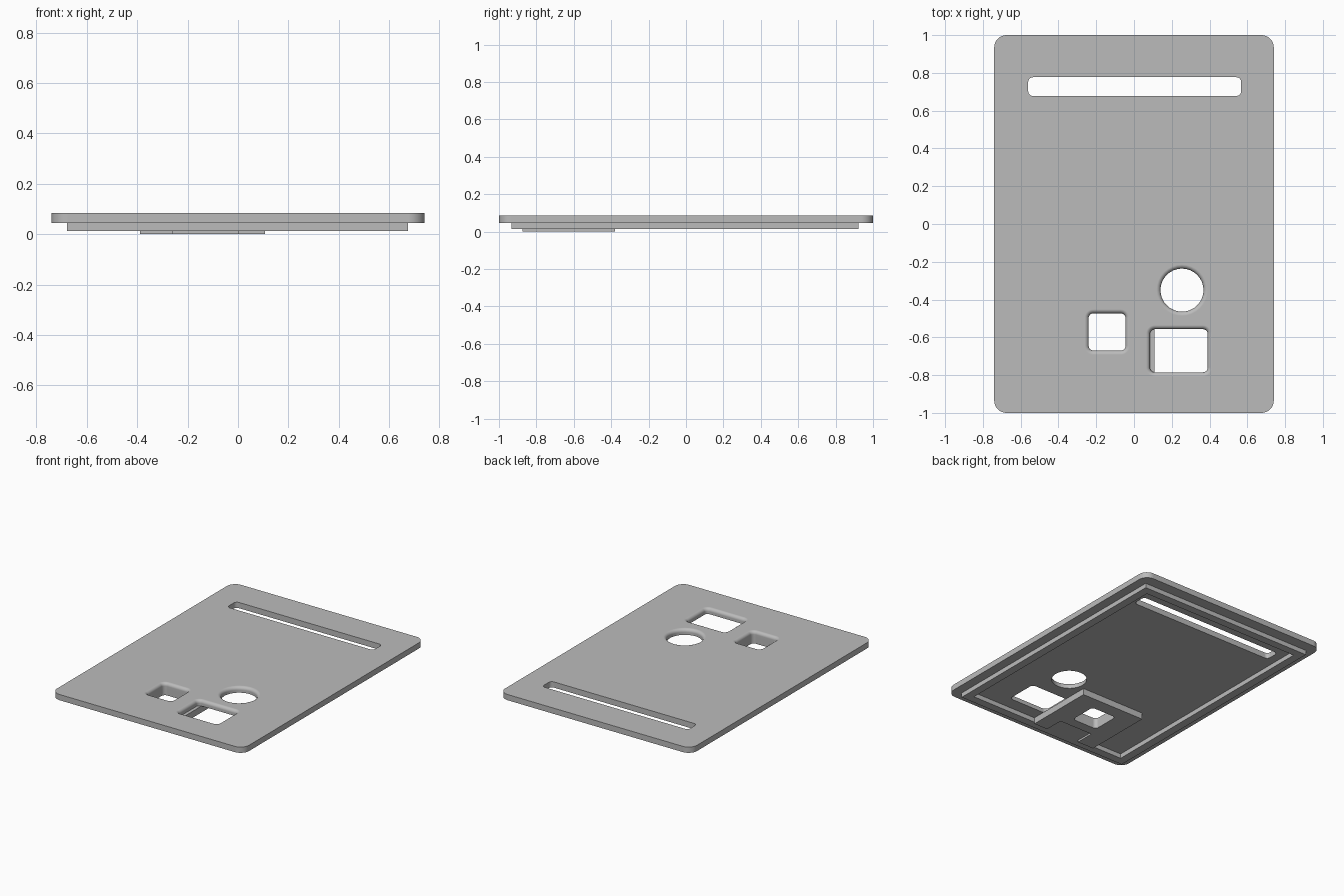
import bpy, bmesh
from math import sin, cos, pi

if "Cube" in bpy.data.objects:
    bpy.data.objects.remove(bpy.data.objects["Cube"])

grey = bpy.data.materials.new("plain grey")
grey.use_nodes = True
grey.diffuse_color = (0.5, 0.5, 0.5, 1)
grey.node_tree.nodes["Principled BSDF"].inputs["Base Color"].default_value = (0.5, 0.5, 0.5, 1)

TOP, UNDER, LIP = 0.085, 0.045, 0.013   # plate top, plate underside, lip underside


def outline(x0, x1, y0, y1, r, grow=0.0, seg=8):
    """Rounded rectangle points; r = 0 gives square corners."""
    if r == 0:
        return [(x0, y0), (x1, y0), (x1, y1), (x0, y1)]
    corners = [(x1 - r, y1 - r), (x0 + r, y1 - r), (x0 + r, y0 + r), (x1 - r, y0 + r)]
    pts = []
    for q, (cx, cy) in enumerate(corners):
        for i in range(seg + 1):
            a = (q + i / seg) * pi / 2
            pts.append((cx + (r + grow) * cos(a), cy + (r + grow) * sin(a)))
    return pts


def loft(name, layers):
    """Solid through a stack of (outline, z) layers."""
    bm = bmesh.new()
    rings = [[bm.verts.new((x, y, z)) for x, y in pts] for pts, z in layers]
    bm.faces.new(rings[0][::-1])
    bm.faces.new(rings[-1])
    for lo, hi in zip(rings, rings[1:]):
        for i in range(len(lo)):
            j = (i + 1) % len(lo)
            bm.faces.new((lo[i], lo[j], hi[j], hi[i]))
    bmesh.ops.remove_doubles(bm, verts=bm.verts, dist=1e-5)
    bmesh.ops.recalc_face_normals(bm, faces=bm.faces)
    mesh = bpy.data.meshes.new(name)
    bm.to_mesh(mesh)
    bm.free()
    mesh.materials.append(grey)
    ob = bpy.data.objects.new(name, mesh)
    bpy.context.collection.objects.link(ob)
    return ob


def slab(name, rect, r, z0, z1):
    pts = outline(*rect, r)
    return loft(name, [(pts, z0), (pts, z1)])


def hole(rect, r, fillet=0.022, steps=6):
    """Cutter whose mouth flares out in a rounded edge at the plate top."""
    layers = [(outline(*rect, r), -0.1)]
    for i in range(steps + 1):
        t = i / steps * pi / 2
        layers.append((outline(*rect, r, fillet * (1 - cos(t))), TOP - fillet + fillet * sin(t)))
    layers.append((outline(*rect, r, fillet), TOP + 0.1))
    return loft("hole_cutter", layers)


def cut(ob, cutters):
    for c in cutters:
        c.hide_render = True
        mod = ob.modifiers.new("cut", 'BOOLEAN')
        mod.operation, mod.solver, mod.object = 'DIFFERENCE', 'EXACT', c
    dg = bpy.context.evaluated_depsgraph_get()
    mesh = bpy.data.meshes.new_from_object(ob.evaluated_get(dg))
    ob.modifiers.clear()
    ob.data = mesh
    for c in cutters:
        bpy.data.objects.remove(c)


def finish(ob):
    bpy.ops.object.select_all(action='DESELECT')
    ob.select_set(True)
    bpy.context.view_layer.objects.active = ob
    bpy.ops.object.shade_smooth_by_angle(angle=0.6)
    mod = ob.modifiers.new("clean normals", 'WEIGHTED_NORMAL')
    mod.keep_sharp = True


SQUARE = (-0.24, -0.045, -0.67, -0.473)

# Cover plate with slot, round, square and rectangular openings
plate = slab("cover_plate", (-0.74, 0.74, -1, 1), 0.065, UNDER, TOP)
cut(plate, [
    slab("slot_cutter", (-0.56, 0.567, 0.678, 0.777), 0.025, -0.1, 0.2),
    hole((0.14, 0.368, -0.464, -0.236), 0.114),
    hole(SQUARE, 0.025),
    hole((0.085, 0.39, -0.785, -0.557), 0.025),
])

# Locating lip around the underside
lip = slab("locating_lip", (-0.678, 0.675, -0.932, 0.923), 0, LIP, UNDER)
cut(lip, [slab("lip_cutter", (-0.621, 0.618, -0.875, 0.867), 0, -0.1, 0.2)])

# Raised boss under the square opening, with a shallow notch at its front edge
boss = slab("square_boss", (-0.388, 0.108, -0.875, -0.38), 0, 0, UNDER)
cut(boss, [
    slab("square_cutter", SQUARE, 0.025, -0.1, 0.2),
    slab("notch_cutter", (-0.26, 0, -0.95, -0.74), 0, -0.1, LIP),
])

for part in (plate, lip, boss):
    finish(part)
